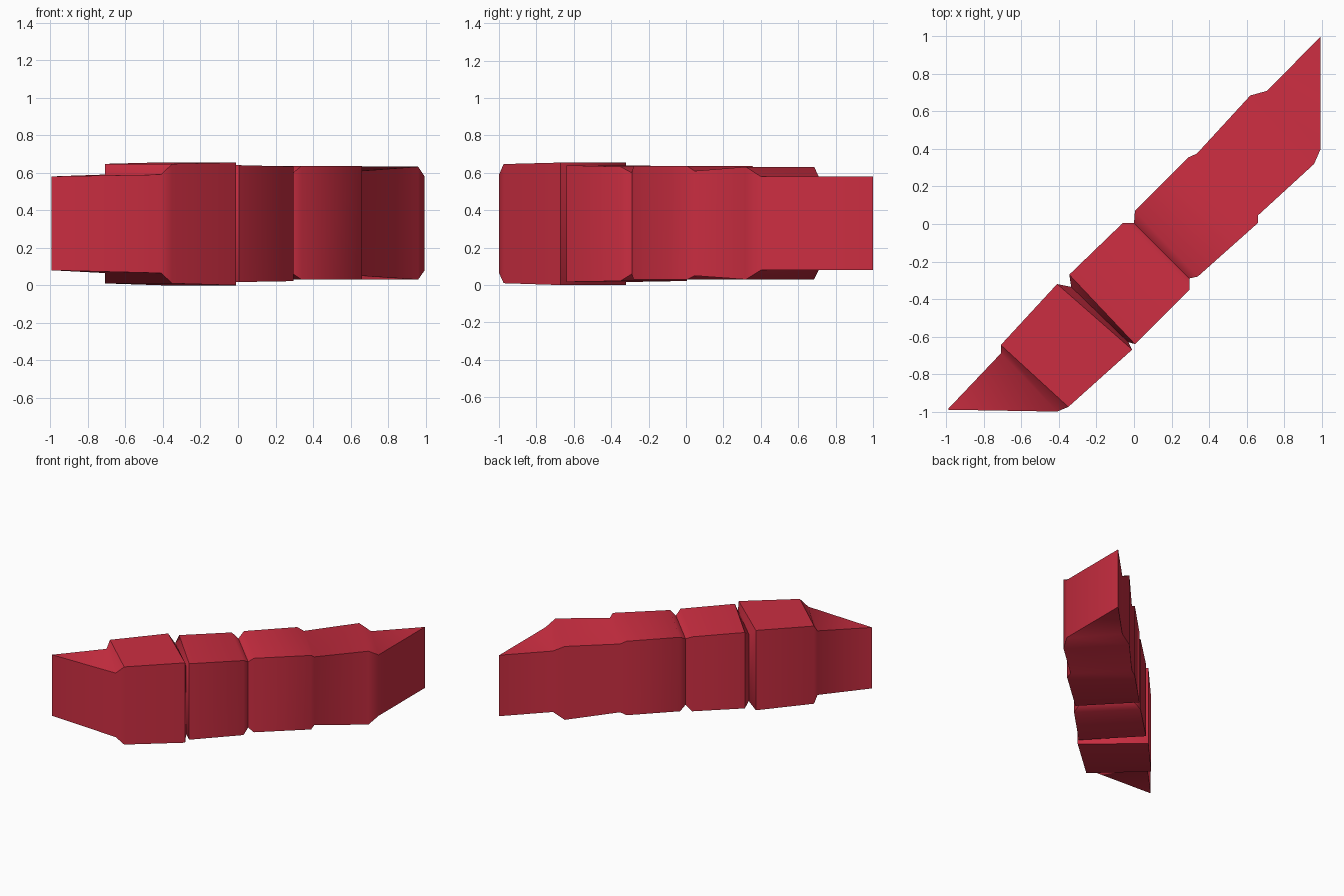
import bpy
import bmesh
import math

default_cube = bpy.data.objects.get("Cube")
if default_cube:
    bpy.data.objects.remove(default_cube, do_unlink=True)


def make_material(name, colour):
    material = bpy.data.materials.new(name)
    material.use_nodes = True
    material.diffuse_color = colour
    shader = material.node_tree.nodes["Principled BSDF"]
    shader.inputs["Base Color"].default_value = colour
    return material


def loft(name, sections, material):
    """Skin a row of upright rectangles, each given by its two plan corners and height range."""
    bm = bmesh.new()
    rings = []
    for left, right, low, high in sections:
        corners = [(*left, low), (*right, low), (*right, high), (*left, high)]
        rings.append([bm.verts.new(corner) for corner in corners])

    # Join each rectangle to the next one
    for ring, following in zip(rings, rings[1:]):
        for side in range(len(ring)):
            after = (side + 1) % len(ring)
            bm.faces.new((ring[side], ring[after], following[after], following[side]))

    # Collapse the zero-width sections into the sharp vertical tips
    bmesh.ops.remove_doubles(bm, verts=bm.verts, dist=1e-4)
    bmesh.ops.recalc_face_normals(bm, faces=bm.faces)
    mesh = bpy.data.meshes.new(name)
    bm.to_mesh(mesh)
    bm.free()
    mesh.materials.append(material)

    part = bpy.data.objects.new(name, mesh)
    bpy.context.collection.objects.link(part)
    bpy.ops.object.select_all(action="DESELECT")
    part.select_set(True)
    bpy.context.view_layer.objects.active = part
    bpy.ops.object.shade_smooth_by_angle(angle=math.radians(50))
    return part


red = make_material("red", (0.6, 0.027, 0.053, 1))

# Pointed ends where both plan corners meet
front_tip = (-0.995, -0.99)
back_tip = (0.995, 1)

# Narrow necks separate the four swollen blocks
front_wedge = [
    (front_tip, front_tip, 0.08, 0.58),
]
first_block = [
    ((-0.71, -0.69), (-0.41, -1), 0.065, 0.59),
    ((-0.71, -0.645), (-0.35, -0.975), 0.01, 0.647),
    ((-0.41, -0.32), (-0.01, -0.67), 0, 0.655),
]
second_block = [
    ((-0.335, -0.335), (-0.03, -0.63), 0.05, 0.6),
    ((-0.345, -0.27), (0.005, -0.64), 0.017, 0.64),
    ((-0.06, 0.005), (0.295, -0.35), 0.022, 0.633),
]
third_block = [
    ((0, 0.005), (0.295, -0.29), 0.06, 0.6),
    ((0.005, 0.07), (0.34, -0.28), 0.03, 0.637),
    ((0.29, 0.355), (0.66, 0.005), 0.03, 0.637),
]
fourth_block = [
    ((0.335, 0.375), (0.66, 0.045), 0.05, 0.61),
    ((0.62, 0.685), (0.96, 0.32), 0.03, 0.632),
]
back_wedge = [
    ((0.71, 0.71), (0.995, 0.4), 0.08, 0.58),
    (back_tip, back_tip, 0.08, 0.58),
]

# One continuous skin over the whole row of blocks
loft(
    "segmented_body",
    front_wedge + first_block + second_block + third_block + fourth_block + back_wedge,
    red,
)
